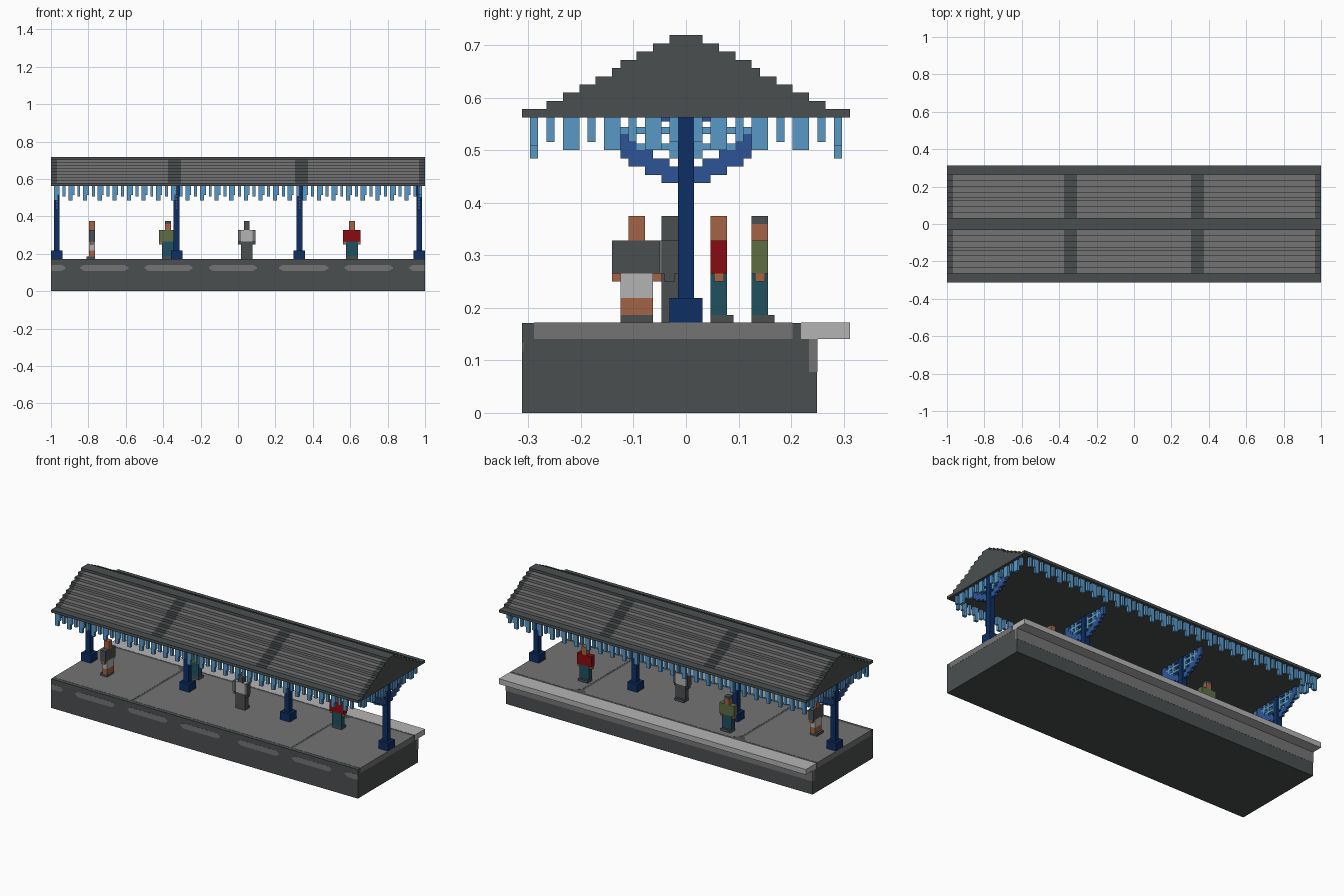
import bpy, bmesh
from mathutils import Vector

cube = bpy.data.objects.get("Cube")
if cube:
    bpy.data.objects.remove(cube, do_unlink=True)

V = 1 / 64  # one block; all sizes below are in blocks


def material(name, hexa):
    def lin(c):
        return c / 12.92 if c <= 0.04045 else ((c + 0.055) / 1.055) ** 2.4
    col = [lin(int(hexa[i:i + 2], 16) / 255) for i in (0, 2, 4)] + [1]
    m = bpy.data.materials.new(name)
    m.use_nodes = True
    m.diffuse_color = col
    m.node_tree.nodes["Principled BSDF"].inputs["Base Color"].default_value = col
    return m


DARK = material("dark grey", "4b4f50")
MID = material("mid grey", "747474")
LIGHT = material("light grey", "b4b4b4")
SKIN = material("skin", "a36446")
RED = material("red", "8a0b10")
OLIVE = material("olive", "5d6d43")
TEAL = material("teal", "205060")
NAVY = material("navy", "0d2e64")
BLUE = material("blue", "2d5596")
SKY = material("sky blue", "5998c6")


def finish(name, bm, mat):
    bmesh.ops.recalc_face_normals(bm, faces=bm.faces)
    me = bpy.data.meshes.new(name)
    bm.to_mesh(me)
    bm.free()
    me.materials.append(mat)
    ob = bpy.data.objects.new(name, me)
    bpy.context.collection.objects.link(ob)
    return ob


def boxes(name, mat, *specs):
    """One object from boxes given as (x0, x1, y0, y1, z0, z1)."""
    bm = bmesh.new()
    for x0, x1, y0, y1, z0, z1 in specs:
        vs = bmesh.ops.create_cube(bm, size=1)["verts"]
        for v in vs:
            v.co = Vector((x1 if v.co.x > 0 else x0, y1 if v.co.y > 0 else y0,
                           z1 if v.co.z > 0 else z0)) * V
    return finish(name, bm, mat)


def prism(name, mat, pts, axis, a, b):
    """Extrude a flat outline along an axis from a to b."""
    bm = bmesh.new()
    order = {"x": lambda p: (a, p[0], p[1]), "y": lambda p: (p[0], a, p[1]),
             "z": lambda p: (p[0], p[1], a)}[axis]
    f = bm.faces.new([bm.verts.new(Vector(order(p)) * V) for p in pts])
    ext = bmesh.ops.extrude_face_region(bm, geom=[f])["geom"]
    move = Vector([(b - a) * V if axis == c else 0 for c in "xyz"])
    bmesh.ops.translate(bm, vec=move, verts=[g for g in ext if isinstance(g, bmesh.types.BMVert)])
    return finish(name, bm, mat)


# Platform: dark body, light overhanging lip, back wall band
boxes("platform_body", DARK, (-63.95, 63.95, -19.95, 15.95, 0, 10.95))
boxes("platform_lip", LIGHT, (-64, 64, 14, 20, 9, 11))
boxes("back_wall_band", MID, (-64, 64, 15, 16, 5, 9))

# Paving slabs with clipped back corners at the joints
for i, (x0, x1) in enumerate([(-64, -31.5), (-30.5, 35), (36, 64)]):
    l = 0 if x0 == -64 else 2.5
    r = 0 if x1 == 64 else 2.5
    pts = [(x0, -18.5), (x1, -18.5)]
    pts += [(x1, 13 - r), (x1 - r, 13)] if r else [(x1, 13)]
    pts += [(x0 + l, 13), (x0, 13 - l)] if l else [(x0, 13)]
    prism(f"paving_slab_{i + 1}", MID, pts, "z", 9, 11)

# Pale dashes along the front wall
for i, (x0, x1) in enumerate([(-64, -59), (-54, -37.5), (-32, -15.5), (-10, 6.5),
                              (14, 31), (36.5, 53), (58.5, 64)]):
    l = 0.1 if x0 == -64 else 1.3
    r = 0.1 if x1 == 64 else 1.3
    prism(f"front_dash_{i + 1}", MID, [(x0, 7.8), (x0 + l, 7), (x1 - r, 7), (x1, 7.8),
          (x1, 8.2), (x1 - r, 9), (x0 + l, 9), (x0, 8.2)], "y", -20, -19.8)

# Stepped roof: eaves, slopes with dark bands, ridge
boxes("roof_eaves", DARK, (-64, 64, -20, 20, 36, 37))
boxes("roof_ridge", DARK, (-64, 64, -2, 2, 45, 46))
side = []
for i, w in enumerate([17, 15, 13, 11, 9, 8, 6, 4]):
    side += [(w, 37 + i), (w, 38 + i)]
outline = side + [(-y, z) for y, z in reversed(side)]
cuts = [-64, -62, -24, -19.5, 19.5, 24, 62, 64]
for i in range(7):
    prism(f"roof_{'slope' if i % 2 else 'band'}_{i + 1}", MID if i % 2 else DARK,
          outline, "x", cuts[i], cuts[i + 1])

# Valance: wide long teeth alternating with narrow short ones
for s, name in ((-1, "front"), (1, "back")):
    y0, y1 = sorted((s * 18, s * 19))
    teeth = []
    for k in range(-63, 62, 5):
        teeth += [(k, k + 2, y0, y1, 33, 36), (k, k + 1.4, y0, y1, 31, 33),
                  (k + 3, k + 4, y0, y1, 32.5, 36)]
    boxes(f"{name}_valance", SKY, *teeth)
for s, name in ((-1, "right"), (1, "left")):
    x0, x1 = sorted((s * 62, s * 63))
    teeth = []
    for m in (-1, 1):
        for k in (-20, -15, -10, -5):
            for a, b, z in ((k, k + 2, 32), (k + 3, k + 4, 33)):
                if k > -20 or b == k + 4:
                    p, q = sorted((m * a, m * b))
                    teeth.append((x0, x1, p, q, z, 36))
    boxes(f"{name}_valance", SKY, *teeth)

# Posts with plinths, curved brackets and lattice infill
ARC = [(1, 3, 28, 30), (2, 5, 29, 31), (4, 7, 30, 32), (6, 8, 31, 33),
       (7, 9, 32, 34), (8, 10, 33, 36), (1, 4, 35.5, 36)]
LATTICE = [(1, 2, 31, 35.5), (2, 6, 32, 32.8), (2, 8, 34, 34.8), (4, 5, 32.8, 36), (6, 7, 32, 36)]
for i, x in enumerate((-62, -21, 21, 62)):
    boxes(f"post_{i + 1}", NAVY, (x - 1, x + 1, -1, 1, 11, 36), (x - 2, x + 2, -2, 2, 11, 14))
    for part, mat, shape, t in (("bracket", BLUE, ARC, 0.5), ("lattice", SKY, LATTICE, 0.4)):
        specs = []
        for m in (-1, 1):
            for a, b, z0, z1 in shape:
                p, q = sorted((m * a, m * b))
                specs.append((x - t, x + t, p, q, z0, z1))
        boxes(f"{part}_{i + 1}", mat, *specs)


def person(name, cx, cy, facing, top, arms, hair, hands, legs):
    """Blocky figure; legs is a list of (material, z0, z1)."""
    fx, fy = facing

    def part(label, mat, u0, u1, d0, d1, z0, z1):
        # u runs across the shoulders, d points forwards
        us, ds = (u0, u1), (d0, d1)
        if fy:
            x, y = us, sorted(d * fy for d in ds)
        else:
            x, y = sorted(d * fx for d in ds), us
        boxes(f"{name}_{label}", mat, (cx + x[0], cx + x[1], cy + y[0], cy + y[1], z0, z1))

    part("shoes", DARK, -2, 2, -1, 1.8, 11, 11.9)
    for i, (mat, z0, z1) in enumerate(legs):
        part(f"legs_{i + 1}", mat, -2, 2, -1, 1, z0, z1)
    part("torso", top, -2, 2, -1, 1, 17, 21)
    for s, label in ((-1, "a"), (1, "b")):
        u0, u1 = sorted((s * 2, s * 3))
        part(f"arm_{label}", arms, u0, u1, -1, 1, 17, 21)
        part(f"hand_{label}", hands, u0, u1, -0.6, 0.6, 16, 17)
    part("head", SKIN if hair < 3 else DARK, -1, 1, -1, 1, 21, 24 - hair % 3)
    if hair % 3:
        part("hair", DARK, -1, 1, -1, 1, 24 - hair, 24)


# Waiting people
person("traveller_a", -50, -6, (-1, 0), DARK, DARK, 0, SKIN,
       [(SKIN, 11.9, 14), (LIGHT, 14, 17)])
person("traveller_b", -24, 9, (0, 1), OLIVE, OLIVE, 1, SKIN, [(TEAL, 11.9, 17)])
person("traveller_c", 3, -2, (0, 1), LIGHT, DARK, 3, DARK, [(DARK, 11.9, 17)])
boxes("traveller_c_sleeves", MID, (0, 1, -3.2, -3, 17, 21), (5, 6, -3.2, -3, 17, 21))
person("traveller_d", 39, 4, (0, 1), RED, RED, 0, SKIN, [(TEAL, 11.9, 17)])
